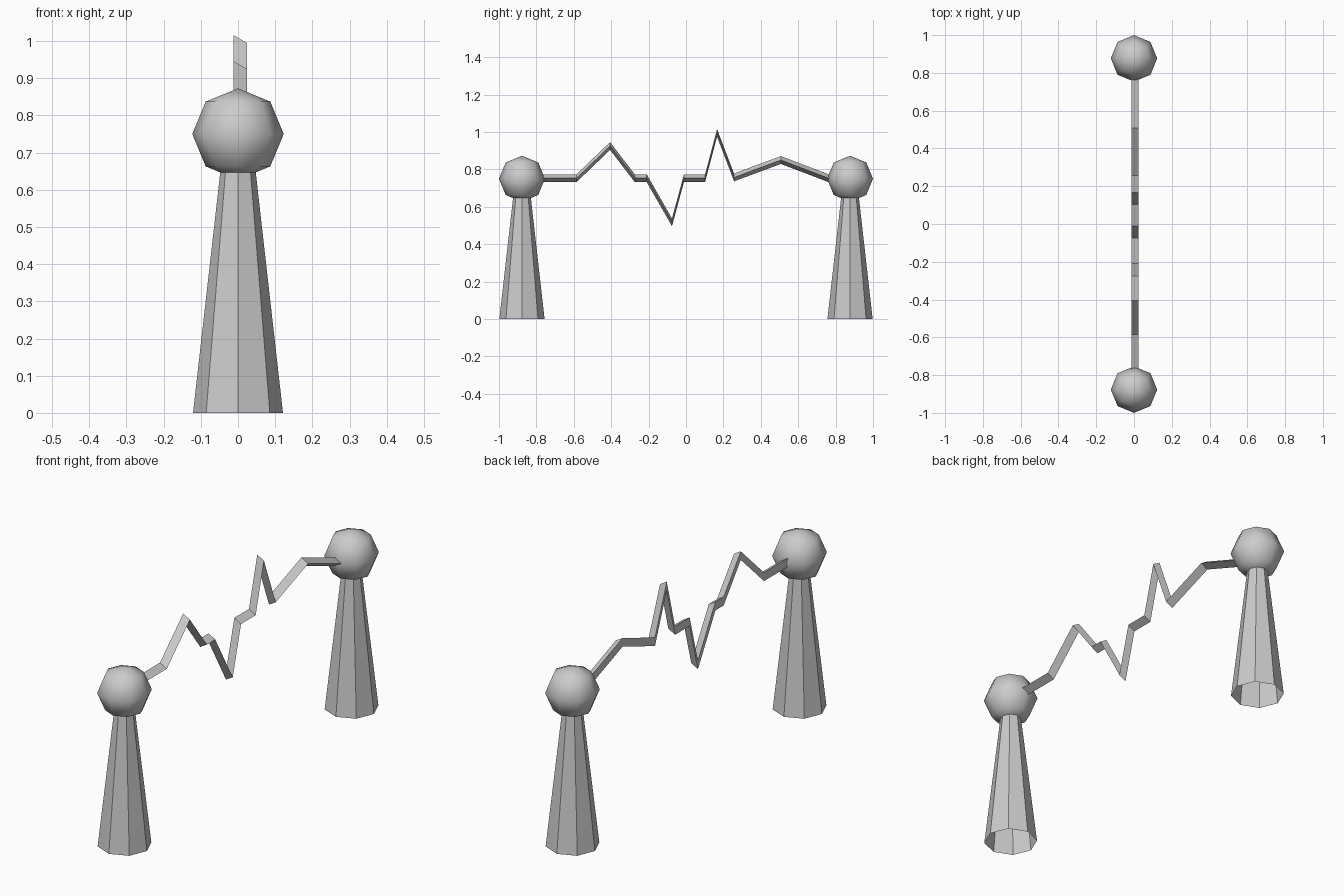
import bpy
import bmesh
from math import cos, sin, tau

cube = bpy.data.objects.get("Cube")
if cube:
    bpy.data.objects.remove(cube)

grey = bpy.data.materials.new("plain grey")
grey.use_nodes = True
COLOUR = (0.6, 0.6, 0.6, 1)
grey.diffuse_color = COLOUR
grey.node_tree.nodes["Principled BSDF"].inputs["Base Color"].default_value = COLOUR


def finish(bm, name, location=(0, 0, 0), smooth=False):
    bmesh.ops.recalc_face_normals(bm, faces=bm.faces)
    for face in bm.faces:
        face.smooth = smooth
    mesh = bpy.data.meshes.new(name)
    bm.to_mesh(mesh)
    bm.free()
    mesh.materials.append(grey)
    obj = bpy.data.objects.new(name, mesh)
    obj.location = location
    bpy.context.collection.objects.link(obj)
    return obj


def ring(bm, sides, radius, place):
    return [bm.verts.new(place(radius * cos(tau * i / sides), radius * sin(tau * i / sides)))
            for i in range(sides)]


def bridge(bm, a, b):
    for i in range(len(a)):
        j = (i + 1) % len(a)
        bm.faces.new((a[i], a[j], b[j], b[i]))


# Posts: open tapered octagonal tubes, each topped by a low-poly ball
for side, y in (("front", -0.877), ("back", 0.877)):
    bm = bmesh.new()
    base = ring(bm, 8, 0.121, lambda u, v: (u, v, 0))
    top = ring(bm, 8, 0.044, lambda u, v: (u, v, 0.68))
    bridge(bm, base, top)
    finish(bm, side + "_post", (0, y, 0))

    bm = bmesh.new()
    bmesh.ops.create_uvsphere(bm, u_segments=8, v_segments=4, radius=0.123)
    finish(bm, side + "_ball", (0, y, 0.75), smooth=True)

# Zigzag bar: a triangular section, kept upright, carried along (y, z) points
path = [(-0.77, 0.753), (-0.585, 0.753), (-0.406, 0.925), (-0.274, 0.753),
        (-0.21, 0.753), (-0.075, 0.517), (-0.011, 0.753), (0.102, 0.753),
        (0.166, 0.995), (0.257, 0.757), (0.507, 0.85), (0.77, 0.75)]
bm = bmesh.new()
sections = [ring(bm, 3, 0.0242, lambda u, v: (u, y, z + v)) for y, z in path]
for a, b in zip(sections, sections[1:]):
    bridge(bm, a, b)
bm.faces.new(sections[0])
bm.faces.new(sections[-1])
finish(bm, "zigzag_bar")
